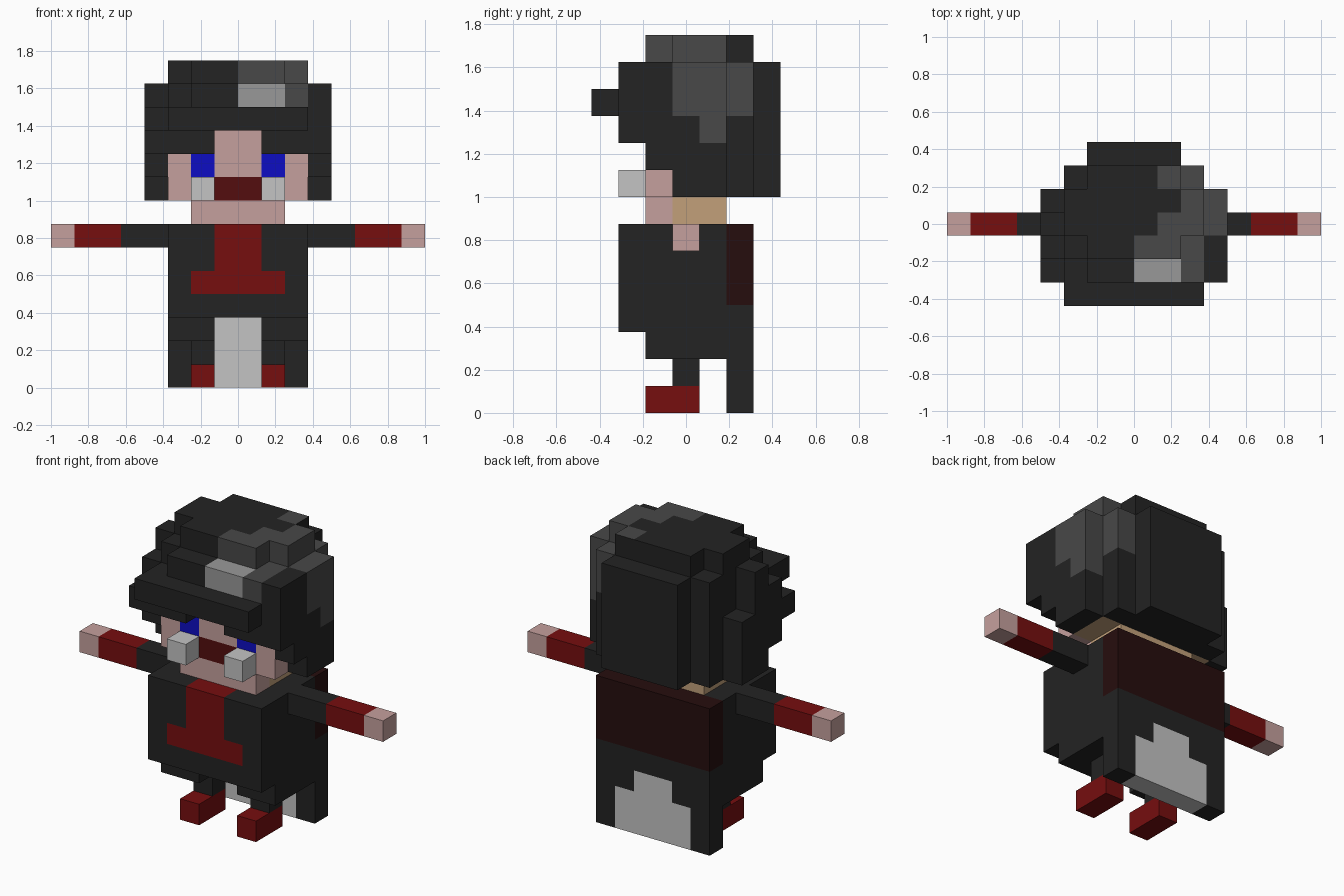
import bpy, bmesh
from mathutils import Vector

if "Cube" in bpy.data.objects:
    bpy.data.objects.remove(bpy.data.objects["Cube"], do_unlink=True)

U = 0.125                       # edge of one block
ORIGIN = Vector((0, -3.5, 0))   # grid offset that centres the depth


def linear(c):
    c /= 255
    return c / 12.92 if c <= 0.04045 else ((c + 0.055) / 1.055) ** 2.4


PALETTE = {
    "black": (35, 35, 35), "dark_grey": (72, 72, 72), "mid_grey": (153, 153, 153),
    "pale_grey": (196, 196, 196), "skin": (197, 160, 157), "red": (118, 14, 15),
    "burgundy": (38, 13, 13), "mouth_red": (84, 13, 14), "blue": (13, 13, 196),
    "tan": (194, 160, 122),
}
MATS = {}
for name, rgb in PALETTE.items():
    m = bpy.data.materials.new(name)
    col = tuple(linear(c) for c in rgb) + (1.0,)
    m.use_nodes = True
    m.diffuse_color = col
    m.node_tree.nodes["Principled BSDF"].inputs["Base Color"].default_value = col
    MATS[name] = m

blocks = {}        # cell -> (part, colour)
face_paint = {}    # (cell, direction) -> colour


def cells(x, y, z):
    return [(i, j, k) for i in range(*x) for j in range(*y) for k in range(*z)]


def box(part, colour, x, y, z, mirror=False):
    """Fill a box of blocks; ranges are (start, end) in block units."""
    for c in cells(x, y, z):
        blocks[c] = (part, colour)
        if mirror:
            blocks[(-1 - c[0], c[1], c[2])] = (part.replace("left", "right"), colour)


def paint(colour, x, y, z):
    """Recolour blocks that are already there."""
    for c in cells(x, y, z):
        if c in blocks:
            blocks[c] = (blocks[c][0], colour)


# Feet and legs
box("left_foot", "red", (1, 2), (2, 4), (0, 1), True)
box("left_leg", "black", (1, 2), (3, 4), (1, 2), True)
box("left_hip", "black", (1, 3), (2, 5), (2, 3), True)

# Torso with red shirt front
box("torso", "black", (-3, 3), (1, 5), (3, 7))
paint("red", (-1, 1), (1, 2), (4, 7))
paint("red", (-2, 2), (1, 2), (4, 5))

# Back panel: burgundy cape above, pale patch below
box("back_panel", "black", (-3, 3), (5, 6), (0, 4))
paint("pale_grey", (-2, 2), (5, 6), (0, 2))
paint("pale_grey", (-1, 1), (5, 6), (2, 3))
box("cape", "burgundy", (-3, 3), (5, 6), (4, 7))

# Arms
box("left_arm", "black", (3, 5), (3, 4), (6, 7), True)
box("left_cuff", "red", (5, 7), (3, 4), (6, 7), True)
box("left_hand", "skin", (7, 8), (3, 4), (6, 7), True)

# Neck and head
box("neck", "tan", (-2, 2), (3, 5), (7, 8))
box("neck", "skin", (-2, 2), (2, 3), (7, 8))
box("head", "tan", (-3, 3), (3, 5), (8, 11))
box("face", "skin", (-3, 3), (2, 3), (8, 11))
box("mouth", "mouth_red", (-1, 1), (2, 3), (8, 9))
box("left_eye", "blue", (1, 2), (2, 3), (9, 10), True)
box("left_tusk", "pale_grey", (1, 2), (1, 2), (8, 9), True)

# Hair: crown, back, fringe and brim
box("hair", "black", (-3, 3), (2, 6), (11, 13))
box("hair", "black", (-3, 3), (5, 6), (8, 13))
box("hair", "black", (-2, 2), (6, 7), (8, 13))
box("hair", "black", (1, 3), (1, 2), (10, 11), True)
box("hair", "black", (-3, 3), (0, 2), (11, 12))
box("hair", "black", (-2, 3), (1, 2), (12, 13))
box("hair", "black", (-2, 2), (2, 6), (13, 14))
box("hair", "black", (-3, 3), (3, 5), (13, 14))

# Hair sides: full on the left, stepped on the right
for j, bottom, right_top in ((1, 10, 11), (2, 9, 12), (3, 8, 13), (4, 8, 11)):
    box("hair", "black", (3, 4), (j, j + 1), (bottom, 13))
    box("hair", "black", (-4, -3), (j, j + 1), (bottom, right_top))

# Grey streak in the hair
paint("dark_grey", (0, 2), (2, 3), (13, 14))
paint("dark_grey", (1, 3), (3, 4), (13, 14))
paint("dark_grey", (2, 3), (4, 5), (13, 14))
paint("dark_grey", (2, 3), (5, 6), (11, 13))
paint("dark_grey", (3, 4), (3, 5), (11, 13))
paint("dark_grey", (3, 4), (4, 5), (10, 11))
paint("dark_grey", (2, 3), (1, 3), (12, 13))
paint("mid_grey", (0, 2), (1, 2), (12, 13))
face_paint[((1, 5, 13), (0, 0, 1))] = "dark_grey"


def build(part):
    """Make one object from the exposed faces of a part's blocks."""
    bm = bmesh.new()
    verts, slots = {}, []
    for cell, (owner, colour) in blocks.items():
        if owner != part:
            continue
        for axis in range(3):
            for sign in (-1, 1):
                n = [0, 0, 0]
                n[axis] = sign
                if tuple(a + b for a, b in zip(cell, n)) in blocks:
                    continue
                tint = face_paint.get((cell, tuple(n)), colour)
                if tint not in slots:
                    slots.append(tint)
                ring = []
                for a, b in ((0, 0), (1, 0), (1, 1), (0, 1))[::sign]:
                    p = list(cell)
                    p[axis] += sign > 0
                    p[(axis + 1) % 3] += a
                    p[(axis + 2) % 3] += b
                    key = tuple(p)
                    if key not in verts:
                        verts[key] = bm.verts.new((Vector(key) + ORIGIN) * U)
                    ring.append(verts[key])
                bm.faces.new(ring).material_index = slots.index(tint)
    mesh = bpy.data.meshes.new(part)
    bm.to_mesh(mesh)
    bm.free()
    for s in slots:
        mesh.materials.append(MATS[s])
    bpy.context.collection.objects.link(bpy.data.objects.new(part, mesh))


for part in sorted({owner for owner, _ in blocks.values()}):
    build(part)
